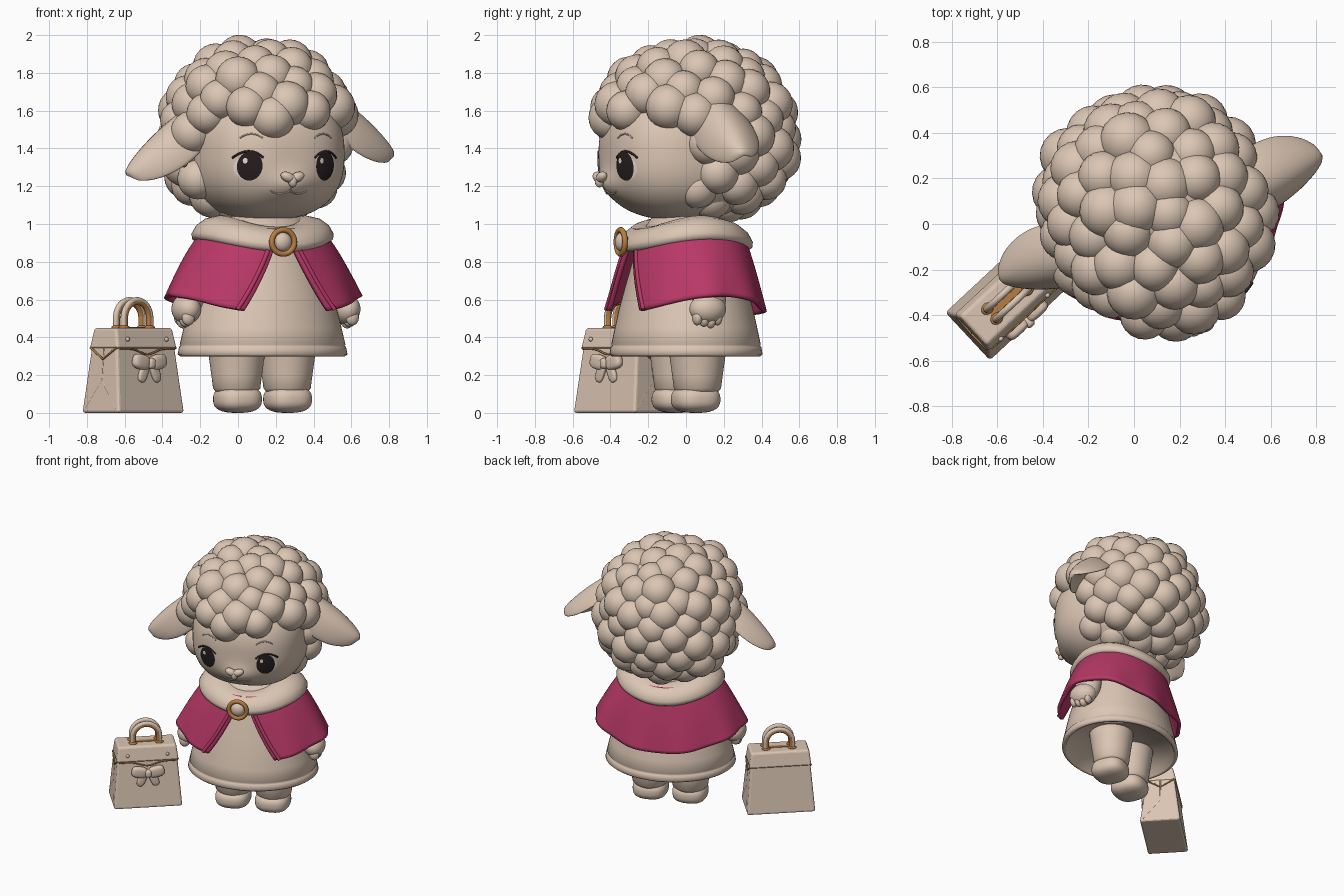
import bpy, bmesh, random
from math import sin, cos, pi, sqrt, radians, exp
from mathutils import Matrix, Vector

cube = bpy.data.objects.get("Cube")
if cube:
    bpy.data.objects.remove(cube, do_unlink=True)
random.seed(4)


def material(name, rgb):
    m = bpy.data.materials.new(name)
    m.use_nodes = True
    m.diffuse_color = (*rgb, 1)
    m.node_tree.nodes["Principled BSDF"].inputs["Base Color"].default_value = (*rgb, 1)
    return m


CREAM = material("cream", (0.71, 0.565, 0.455))
PINK = material("raspberry", (0.48, 0.04, 0.135))
GOLD = material("gold_brown", (0.48, 0.21, 0.055))
DARK = material("eye_dark", (0.02, 0.013, 0.014))
WHITE = material("eye_light", (0.8, 0.72, 0.65))

# Figure and bag each stand turned on the ground
FIGURE = Matrix.Translation((0.13, 0, 0)) @ Matrix.Rotation(radians(21), 4, "Z")
BAG = Matrix.Translation((-0.555, -0.33, 0)) @ Matrix.Rotation(radians(43), 4, "Z")


def finish(name, bm, mat, frame=FIGURE, smooth=True):
    bmesh.ops.remove_doubles(bm, verts=bm.verts, dist=0.0001)
    bmesh.ops.recalc_face_normals(bm, faces=bm.faces)
    me = bpy.data.meshes.new(name)
    bm.to_mesh(me)
    bm.free()
    for p in me.polygons:
        p.use_smooth = smooth
    me.materials.append(mat)
    ob = bpy.data.objects.new(name, me)
    ob.matrix_world = frame
    bpy.context.collection.objects.link(ob)
    return ob


def surface(name, f, nu, nv, mat, wrap=True):
    """Grid skin through f(u, v), with u and v from 0 to 1."""
    bm = bmesh.new()
    cols = nu if wrap else nu + 1
    g = [[bm.verts.new(f(i / nu, j / nv)) for j in range(nv + 1)] for i in range(cols)]
    for i in range(nu):
        for j in range(nv):
            k = (i + 1) % cols
            bm.faces.new((g[i][j], g[k][j], g[k][j + 1], g[i][j + 1]))
    return finish(name, bm, mat)


def lathe(name, profile, mat, depth=1.0, centre=(0, 0), dip=0.0):
    """Turned profile of (radius, z), squashed in depth, dipping at front and back."""
    n = len(profile) - 1

    def f(u, v):
        r, z = profile[round(v * n)]
        a = u * 2 * pi
        return (centre[0] + r * cos(a), centre[1] + depth * r * sin(a), z - dip * sin(a) ** 2)
    return surface(name, f, 64, n, mat)


def ellipsoid(name, loc, size, mat, p=2.0, rot=None, frame=FIGURE, segs=32):
    bm = bmesh.new()
    bmesh.ops.create_uvsphere(bm, u_segments=segs, v_segments=segs * 5 // 8, radius=1)
    turn = rot or Matrix.Identity(3)
    for v in bm.verts:
        k = sum(abs(c) ** p for c in v.co) ** (1 / p)
        v.co = turn @ Vector([c / k * s for c, s in zip(v.co, size)]) + Vector(loc)
    return finish(name, bm, mat, frame)


def tube(name, pts, radius, mat, frame=FIGURE, closed=False):
    cu = bpy.data.curves.new(name, "CURVE")
    cu.dimensions = "3D"
    cu.bevel_depth, cu.bevel_resolution, cu.use_fill_caps = radius, 3, True
    sp = cu.splines.new("POLY")
    sp.points.add(len(pts) - 1)
    for q, co in zip(sp.points, pts):
        q.co = (*co, 1)
    sp.use_cyclic_u, sp.use_smooth = closed, True
    cu.materials.append(mat)
    ob = bpy.data.objects.new(name, cu)
    ob.matrix_world = frame
    bpy.context.collection.objects.link(ob)


# Head with a soft muzzle swelling
FC, FR, FP = (0, -0.02, 1.37), (0.405, 0.43, 0.35), 2.5


def muzzle(x, z):
    return 0.045 * exp(-(x / 0.12) ** 2 - ((z - 1.2) / 0.075) ** 2)


face = ellipsoid("face", FC, FR, CREAM, FP, segs=96)
for v in face.data.vertices:
    if v.co.y < -0.2:
        v.co.y -= muzzle(v.co.x, v.co.z)


def on_face(x, z, lift=0.0):
    k = 1 - abs(x / FR[0]) ** FP - abs((z - FC[2]) / FR[2]) ** FP
    return (x, FC[1] - FR[1] * max(k, 0) ** (1 / FP) - muzzle(x, z) - lift, z)


def patch(name, cx, cz, rx, rz, mat, lift):
    surface(name, lambda u, v: on_face(cx + rx * v * cos(u * 2 * pi),
                                       cz + rz * v * sin(u * 2 * pi), lift), 32, 6, mat)


def face_line(name, cx, cz, w, h, radius, mat):
    """Arched line lying on the face, h up in the middle."""
    ts = [i / 8 - 1 for i in range(17)]
    tube(name, [on_face(cx + w * t, cz + h * (1 - t * t), 0.001) for t in ts], radius, mat)


for s, side in ((1, "left"), (-1, "right")):
    x = s * 0.21 - 0.017
    patch(side + "_eye_white", x + s * 0.008, 1.3, 0.066, 0.066, WHITE, 0.004)
    patch(side + "_eye", x, 1.307, 0.06, 0.077, DARK, 0.007)
    patch(side + "_eye_glint", x - 0.025, 1.335, 0.011, 0.015, WHITE, 0.009)
    face_line(side + "_upper_lash", x + s * 0.006, 1.35, 0.072, 0.035, 0.006, DARK)
    face_line(side + "_brow", x - s * 0.01, 1.455, 0.055, 0.022, 0.004, CREAM)
    face_line(side + "_mouth", s * 0.05 - 0.015, 1.175, 0.05, -0.015, 0.004, CREAM)
    ellipsoid(side + "_nose_lobe", (s * 0.026 - 0.015, -0.482, 1.248), (0.042, 0.028, 0.026), CREAM,
              rot=Matrix.Rotation(-s * 0.4, 3, "Y"))
ellipsoid("nose_tip", (-0.015, -0.485, 1.228), (0.024, 0.025, 0.034), CREAM)
tube("lip_line", [on_face(-0.015, 1.21), on_face(-0.015, 1.175)], 0.004, CREAM)

# Woolly curls spread evenly over the head, leaving the face open
ellipsoid("wool_core", (0, 0.1, 1.5), (0.42, 0.42, 0.44), CREAM)
bm = bmesh.new()
COUNT = 118
for i in range(COUNT):
    h = 1 - 2 * (i + 0.5) / COUNT
    r, a = sqrt(1 - h * h), i * pi * (3 - sqrt(5))
    d = Vector((r * cos(a), r * sin(a), h))
    full = 2.2 if h > 0 else 2.6
    d /= sum(abs(q) ** full for q in d) ** (1 / full)
    c = Vector((-0.01 + 0.405 * d.x, 0.045 + 0.447 * d.y, 1.492 + 0.385 * d.z))
    c += Vector([random.uniform(-0.012, 0.012) for _ in range(3)])
    if (c.z > 1.56 or c.y > -0.09) and c.z > 1.085:
        bmesh.ops.create_icosphere(bm, subdivisions=3, radius=random.uniform(0.108, 0.124),
                                   matrix=Matrix.Translation(c))
finish("wool_curls", bm, CREAM)


# Drooping leaf-shaped ears, strongly curled along their length
def ear(s):
    base, tip = Vector((0.38, 0, 1.58 + s * 0.03)), Vector((0.735, 0.045, 1.28 + s * 0.05))
    axis = (tip - base).normalized()
    back = Vector((0, 1, 0))
    up = axis.cross(back).normalized()
    if up.z < 0:
        up = -up
    wide = back * cos(0.35) + up * sin(0.35)
    out = up * cos(0.35) - back * sin(0.35)

    def f(u, v):
        a = u * 2 * pi
        w = max(0, sin(pi * (0.22 + 0.78 * v))) ** 0.45
        q = base.lerp(tip, v) + wide * (0.16 * w * cos(a))
        q += out * (w * (0.05 * sin(a) - 0.1 * cos(a) ** 2) + 0.04)
        return (s * q.x, q.y, q.z)
    surface(("left" if s > 0 else "right") + "_ear", f, 40, 24, CREAM)


ellipsoid("ear_tuft", (-0.475, -0.08, 1.34), (0.022, 0.025, 0.04), GOLD)

# Limbs
for s, side in ((1, "left"), (-1, "right")):
    ear(s)
    lathe(side + "_leg", [(0, 0.42), (0.165, 0.42), (0.148, 0.3), (0.134, 0.2), (0.125, 0.13),
                          (0.1, 0.1), (0, 0.1)], CREAM, centre=(s * 0.143, 0.01))
    ellipsoid(side + "_foot", (s * 0.142, 0, 0.072), (0.122, 0.125, 0.072), CREAM, 2.7)
    ellipsoid(side + "_arm", (s * 0.41, -0.03, 0.64), (0.08, 0.095, 0.16), CREAM,
              rot=Matrix.Rotation(-s * 0.3, 3, "Y"))
    ellipsoid(side + "_hand", (s * 0.452, -0.05, 0.55), (0.075, 0.1, 0.08), CREAM)
    for k in range(4):
        ellipsoid(side + "_finger", (s * 0.465, -0.115 + k * 0.038, 0.505 - 0.008 * (k % 3)),
                  (0.036, 0.026, 0.042), CREAM)

# Dress with a hem groove and a hollow underside
lathe("dress", [(0, 0.36), (0.41, 0.36), (0.425, 0.305), (0.442, 0.298), (0.457, 0.31),
                (0.449, 0.35), (0.441, 0.355), (0.446, 0.362), (0.425, 0.45), (0.4, 0.55),
                (0.36, 0.68), (0.32, 0.8), (0.27, 0.95), (0.2, 1.04), (0, 1.06)], CREAM, 0.87)


# Cape, open at the front and gently folded at the hem
def cape(u, v):
    gap = 0.05 + 0.42 * v
    a = -pi / 2 + gap + u * (2 * pi - 2 * gap)
    fold = 1 + 0.02 * v * v * cos(9 * (a + pi / 2))
    rx, ry = 0.29 + 0.235 * v ** 0.72, 0.27 + 0.12 * v ** 0.72
    hem = 0.52 + 0.1 * cos(a) ** 2
    return (rx * fold * cos(a), ry * fold * sin(a), 0.97 + (hem - 0.97) * v)


ob = surface("cape", cape, 96, 20, PINK, wrap=False)
mod = ob.modifiers.new("thickness", "SOLIDIFY")
mod.thickness, mod.offset = 0.025, 0
for s, side in ((1, "left"), (-1, "right")):
    edge = [Vector(cape(0.015 if s > 0 else 0.985, j / 12)) + Vector((0, -0.012, 0)) for j in range(3, 13)]
    tube(side + "_cape_edge", edge, 0.012, PINK)

# Rolled collar draped over the shoulders, with a brooch
lathe("collar", [(0.14, 1.04), (0.24, 1.045), (0.31, 1.03), (0.355, 0.998), (0.38, 0.955),
                 (0.378, 0.93), (0.355, 0.912), (0.3, 0.915), (0.2, 0.94)], CREAM, 0.92, dip=0.06)
ring = [(0.064 * cos(k * pi / 16) - 0.022, -0.362, 0.905 + 0.064 * sin(k * pi / 16)) for k in range(32)]
tube("brooch_ring", ring, 0.015, GOLD, closed=True)
ellipsoid("brooch_stone", (-0.022, -0.355, 0.905), (0.05, 0.035, 0.05), CREAM)


# Handbag
def block(name, w0, d0, z0, w1, d1, z1, mat=CREAM, bevel=0.015):
    bm = bmesh.new()
    bmesh.ops.create_cube(bm, size=1)
    for v in bm.verts:
        w, d, z = (w1, d1, z1) if v.co.z > 0 else (w0, d0, z0)
        v.co = (v.co.x * w, v.co.y * d, z)
    bmesh.ops.bevel(bm, geom=bm.edges[:], offset=bevel, segments=3, affect="EDGES", profile=0.5)
    finish(name, bm, mat, BAG, smooth=False)


block("bag_body", 0.48, 0.29, 0, 0.41, 0.18, 0.43)
block("bag_lid", 0.435, 0.225, 0.34, 0.41, 0.175, 0.45)
block("bag_clasp_plate", 0.2, 0.03, 0.445, 0.2, 0.03, 0.454, GOLD, 0.002)


def bag_front(z):
    return -0.145 + 0.055 * z / 0.43


wave = [(-0.2 + k * 0.4 / 24, bag_front(0.34) - 0.009, 0.34 - 0.03 * sin(k * pi / 24) ** 6)
        for k in range(25)]
tube("lid_trim", wave, 0.005, GOLD, BAG)
for s, side in ((1, "left"), (-1, "right")):
    # Side gusset folds and trim
    for d in (-1, 1):
        tube(side + "_gusset_fold", [(s * 0.234, d * 0.12, 0.02), (s * 0.222, 0, 0.17)], 0.005, CREAM, BAG)
    tube(side + "_gusset_crease", [(s * 0.222, 0, 0.17), (s * 0.21, 0, 0.34)], 0.005, CREAM, BAG)
    tube(side + "_side_trim", [(s * 0.215, -0.1, 0.345), (s * 0.219, 0, 0.285), (s * 0.215, 0.1, 0.345)],
         0.006, GOLD, BAG)
    ellipsoid(side + "_stud", (s * 0.14, -0.108, 0.39), (0.012, 0.01, 0.012), CREAM, frame=BAG)
    # Bow loops and tails
    y = bag_front(0.26) - 0.015
    ellipsoid(side + "_bow_loop", (s * 0.06, y, 0.27), (0.056, 0.025, 0.04), CREAM, 3,
              Matrix.Rotation(-s * 0.2, 3, "Y"), BAG)
    ellipsoid(side + "_bow_tail", (s * 0.042, y, 0.215), (0.028, 0.014, 0.055), CREAM, 3,
              Matrix.Rotation(-s * 0.4, 3, "Y"), BAG)
    # Twin handles, each with a gold lining and gold feet
    place = "back" if s > 0 else "front"
    for part, r, thick, mat in (("handle", 0.097, 0.016, CREAM), ("handle_lining", 0.086, 0.015, GOLD)):
        arc = [(r * cos(k * pi / 20), s * 0.03, 0.5 + r * sin(k * pi / 20)) for k in range(21)]
        arc = [(r, s * 0.03, 0.44)] + arc + [(-r, s * 0.03, 0.44)]
        tube(place + "_" + part, arc, thick, mat, BAG)
    for d in (-1, 1):
        ellipsoid(place + "_handle_foot", (d * 0.092, s * 0.03, 0.453), (0.03, 0.024, 0.012), GOLD, frame=BAG)
ellipsoid("bow_knot", (0, bag_front(0.26) - 0.025, 0.262), (0.022, 0.025, 0.028), CREAM, 3, frame=BAG)
